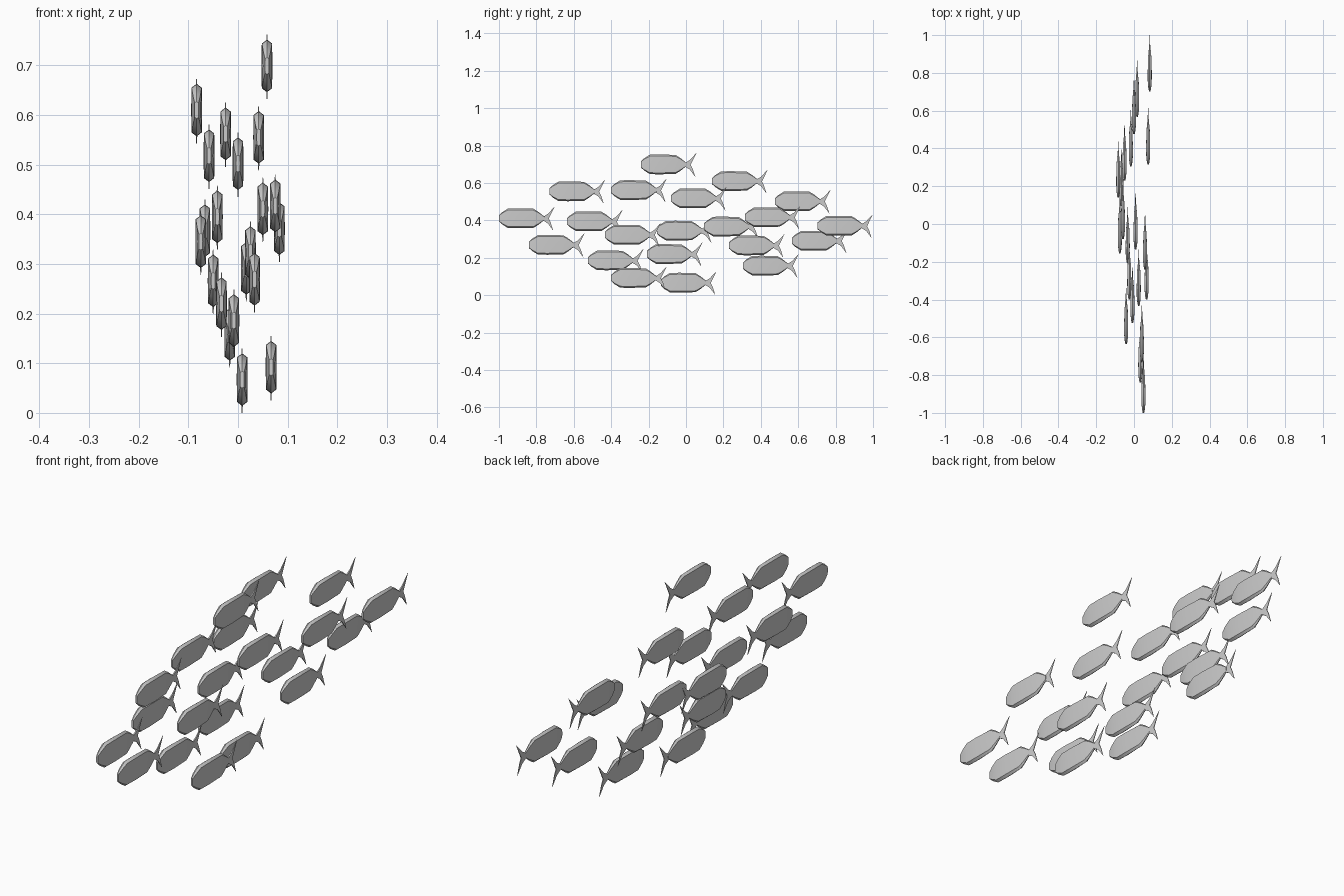
import bpy
import bmesh
import math

cube = bpy.data.objects.get("Cube")
if cube:
    bpy.data.objects.remove(cube, do_unlink=True)


def make_material(name, level):
    colour = (level, level, level, 1)
    mat = bpy.data.materials.new(name)
    mat.use_nodes = True
    mat.diffuse_color = colour
    for node in mat.node_tree.nodes:
        if node.type == "BSDF_PRINCIPLED":
            node.inputs["Base Color"].default_value = colour
    return mat


def add_body(bm):
    """Loft eight-sided rings from the blunt nose to the narrow tail root."""
    # distance behind the nose, half height, half width
    stations = [(0, .017, .004), (.018, .033, .0075), (.048, .052, .0105),
                (.1, .053, .011), (.185, .051, .0085), (.21, .035, .006),
                (.243, .009, .003)]
    # cross-section as fractions of half width and half height
    section = [(0, 1), (.95, .85), (1, 0), (.95, -.85),
               (0, -1), (-.95, -.85), (-1, 0), (-.95, .85)]
    rings = [[bm.verts.new((u * w, y, v * h + .002)) for u, v in section]
             for y, h, w in stations]
    for a, b in zip(rings, rings[1:]):
        for i in range(len(section)):
            j = (i + 1) % len(section)
            bm.faces.new((a[i], a[j], b[j], b[i]))
    bm.faces.new(rings[0])
    bm.faces.new(rings[-1])


def add_tail_lobe(bm, tip_y, tip_z):
    """One thin lobe of the forked tail, thick at the root."""
    up = math.copysign(1, tip_z)
    # distance behind the nose, height, half width
    outline = [(.236, 0, .003), (.236, up * .010, .003),
               (.262, up * .026, .0022), (tip_y, tip_z, .0008),
               (.277, up * .022, .0012), (.266, 0, .0018)]
    left, right = ([bm.verts.new((side * w, y, z)) for y, z, w in outline]
                   for side in (1, -1))
    bm.faces.new(left)
    bm.faces.new(right[::-1])
    for i in range(len(outline)):
        j = (i + 1) % len(outline)
        bm.faces.new((left[j], left[i], right[i], right[j]))


# One shared fish mesh, nose at the origin, facing the front
bm = bmesh.new()
add_body(bm)
add_tail_lobe(bm, .298, .065)
add_tail_lobe(bm, .291, -.065)
bmesh.ops.recalc_face_normals(bm, faces=bm.faces)
fish_mesh = bpy.data.meshes.new("fish")
bm.to_mesh(fish_mesh)
bm.free()
fish_mesh.materials.append(make_material("fish_grey", .6))
fish_mesh.shade_smooth()
fish_mesh.set_sharp_from_angle(angle=math.radians(30))

# Nose position and height of each fish, in evenly spaced lanes across x
lanes = [(.14, .608), (-.155, .343), (.096, .365), (-.08, .516), (.23, .264),
         (-.636, .393), (-.209, .218), (-.4, .56), (.305, .156),
         (-.524, .184), (.476, .5), (-.134, .065), (.567, .289),
         (-.433, .321), (-.84, .267), (-.73, .553), (-1, .409),
         (-.241, .697), (-.4, .09), (.315, .415), (.702, .369)]
middle = (len(lanes) - 1) / 2
for i, (y, z) in enumerate(lanes):
    fish = bpy.data.objects.new(f"fish_{i + 1}", fish_mesh)
    fish.location = ((i - middle) / 120, y, z)
    bpy.context.collection.objects.link(fish)
